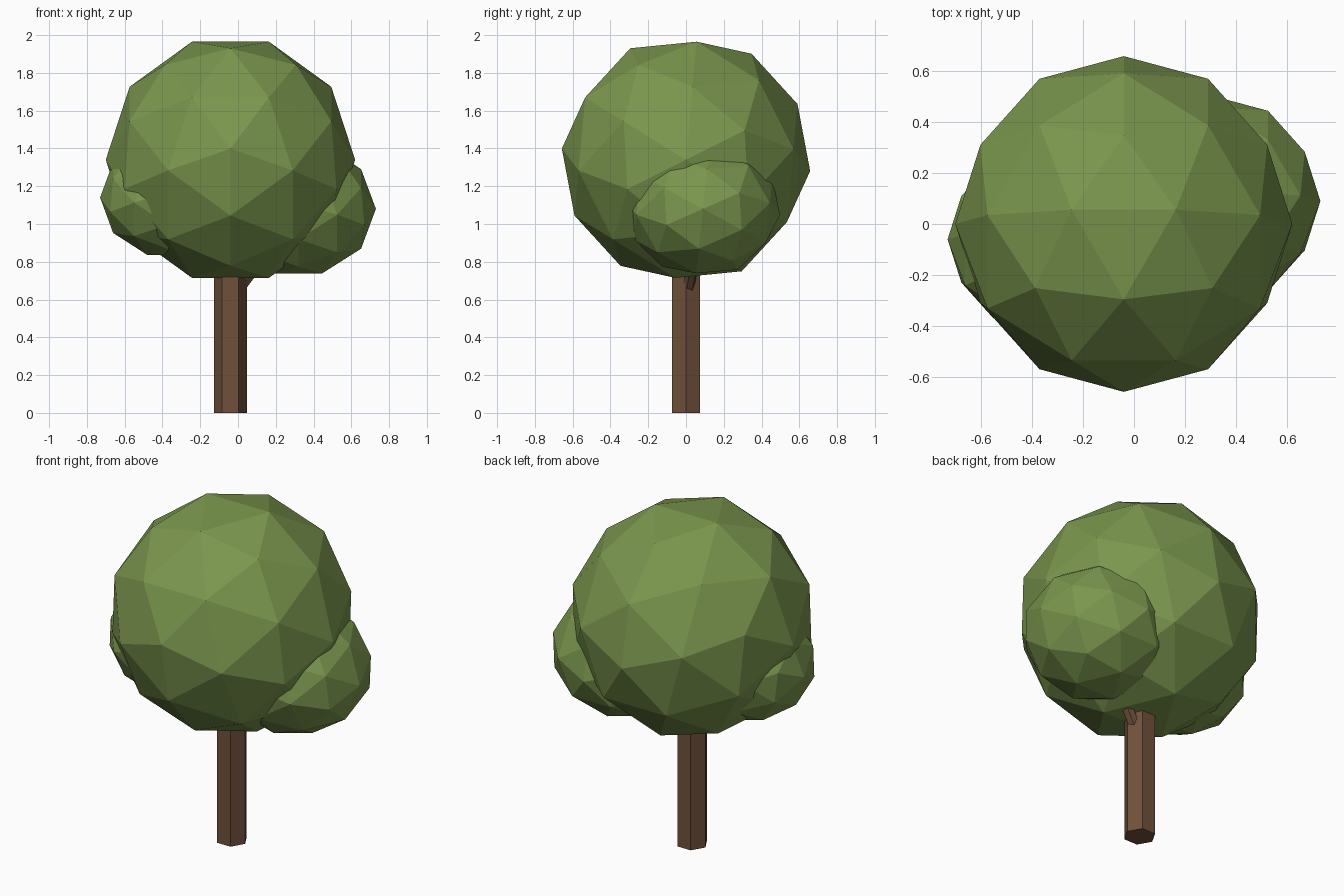
import bpy, bmesh, math
from mathutils import Matrix, Vector

if "Cube" in bpy.data.objects:
    bpy.data.objects.remove(bpy.data.objects["Cube"], do_unlink=True)


def make_material(name, rgb):
    mat = bpy.data.materials.new(name)
    mat.use_nodes = True
    color = (*rgb, 1.0)
    mat.diffuse_color = color
    bsdf = mat.node_tree.nodes["Principled BSDF"]
    bsdf.inputs["Base Color"].default_value = color
    bsdf.inputs["Roughness"].default_value = 0.9
    return mat


leaf_green = make_material("leaf green", (0.195, 0.305, 0.075))
bark_brown = make_material("bark brown", (0.16, 0.083, 0.043))


def add_object(name, bm, mat):
    mesh = bpy.data.meshes.new(name)
    bm.to_mesh(mesh)
    bm.free()
    mesh.materials.append(mat)
    obj = bpy.data.objects.new(name, mesh)
    bpy.context.collection.objects.link(obj)
    return obj


def leaf_clump(name, center, width, height):
    """Faceted ball, turned so an edge centre points straight up."""
    bm = bmesh.new()
    tilt = math.atan(2 / (1 + math.sqrt(5)))
    turn = Matrix.Rotation(math.pi / 2, 4, "Z") @ Matrix.Rotation(tilt, 4, "Y")
    bmesh.ops.create_icosphere(bm, subdivisions=2, radius=1, matrix=turn)
    bmesh.ops.scale(bm, vec=(width, width, height), verts=bm.verts)
    obj = add_object(name, bm, leaf_green)
    obj.location = center


def wood_pole(name, start, end, radius, sides):
    """Straight prism running between two points."""
    start, end = Vector(start), Vector(end)
    axis = end - start
    bm = bmesh.new()
    bmesh.ops.create_cone(bm, cap_ends=True, segments=sides, radius1=radius,
                          radius2=radius, depth=axis.length,
                          matrix=Matrix.Rotation(math.pi / 2, 4, "Z"))
    if axis.xy.length > 0:
        bm.transform(axis.to_track_quat("Z", "Y").to_matrix().to_4x4())
    obj = add_object(name, bm, bark_brown)
    obj.location = (start + end) / 2


# Trunk and the side branch that carries the larger low clump
wood_pole("trunk", (-0.04, 0, 0), (-0.04, 0, 1.2), 0.087, 6)
wood_pole("branch", (-0.04, 0, 0.6), (0.32, 0.09, 1.08), 0.033, 6)

# Foliage
leaf_clump("crown", (-0.04, 0, 1.34), 0.66, 0.66)
leaf_clump("left_clump", (0.32, 0.09, 1.08), 0.41, 0.36)
leaf_clump("right_clump", (-0.37, -0.06, 1.14), 0.36, 0.32)
